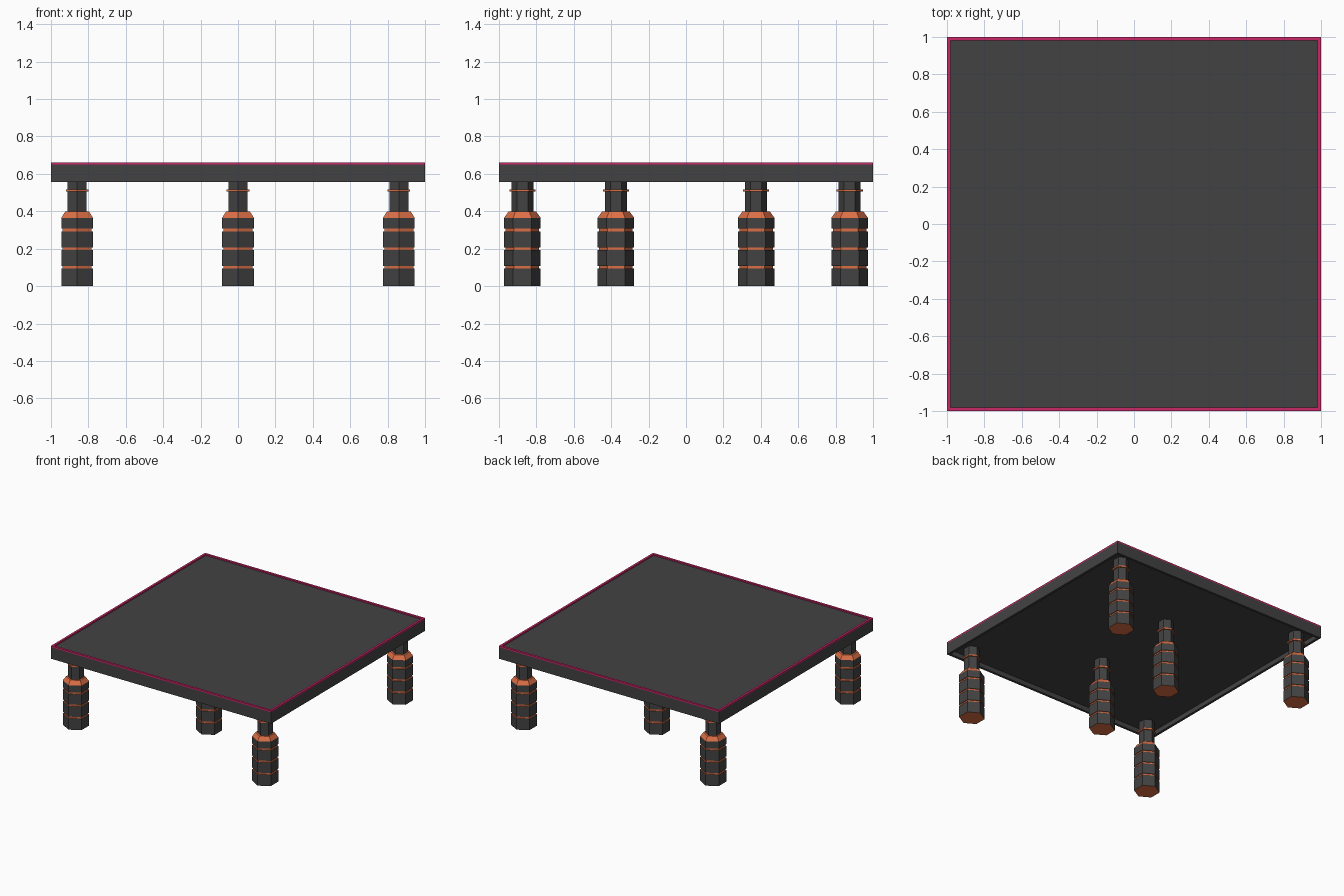
import bpy, bmesh
from math import pi, cos, sin, sqrt

if "Cube" in bpy.data.objects:
    bpy.data.objects.remove(bpy.data.objects["Cube"])


def material(name, rgb):
    m = bpy.data.materials.new(name)
    m.diffuse_color = (*rgb, 1)
    m.use_nodes = True
    m.node_tree.nodes["Principled BSDF"].inputs["Base Color"].default_value = m.diffuse_color
    return m


DARK = material("dark_grey", (0.055, 0.055, 0.055))
ORANGE = material("orange", (0.72, 0.16, 0.06))
PINK = material("pink", (0.60, 0.02, 0.14))


def loft(name, sides, turn, profile, mats, bands=None, caps=(0, 0)):
    """Flat-faced solid from (radius, z) rings; bands gives a material index per strip."""
    bm = bmesh.new()
    rings = [[bm.verts.new((r * cos(turn + 2 * pi * i / sides),
                            r * sin(turn + 2 * pi * i / sides), z))
              for i in range(sides)] for r, z in profile]
    for k, (a, b) in enumerate(zip(rings, rings[1:])):
        for i in range(sides):
            j = (i + 1) % sides
            f = bm.faces.new((a[i], a[j], b[j], b[i]))
            f.material_index = bands[k] if bands else 0
    if caps:
        bm.faces.new(rings[0][::-1]).material_index = caps[0]
        bm.faces.new(rings[-1]).material_index = caps[1]
    me = bpy.data.meshes.new(name)
    bm.to_mesh(me)
    bm.free()
    for m in mats:
        me.materials.append(m)
    ob = bpy.data.objects.new(name, me)
    bpy.context.collection.objects.link(ob)
    return ob


def square(pts):
    return [(w * sqrt(2), z) for w, z in pts]


# tabletop slab with a shallow recess underneath and a slightly sunken top
loft("tabletop", 4, pi / 4,
     square([(0.98, 0.595), (0.98, 0.556), (1, 0.556), (1, 0.65), (0.982, 0.652)]), [DARK])

# raised coloured edge around the top
loft("tabletop_trim", 4, pi / 4,
     square([(1, 0.65), (1, 0.662), (0.982, 0.662), (0.982, 0.65)]), [PINK], caps=None)

# hexagonal leg profile: stacked blocks with orange grooves
R, G = 0.098, 0.09
profile, bands = [(R, 0)], []
for z in (0.1, 0.2, 0.3):
    profile += [(R, z - 0.007), (G, z - 0.007), (G, z + 0.007), (R, z + 0.007)]
    bands += [0, 1, 1, 1]
# shoulder, then neck with a thin collar
profile += [(R, 0.365), (0.074, 0.398), (0.059, 0.398),
            (0.059, 0.506), (0.07, 0.506), (0.07, 0.517), (0.059, 0.517), (0.059, 0.596)]
bands += [0, 1, 1, 0, 1, 1, 1, 0]

leg = loft("leg", 6, pi / 2, profile, [DARK, ORANGE], bands, caps=(1, 0))

# four corner legs and two inner legs
spots = {"corner_leg_front_left": (-0.86, -0.875), "corner_leg_front_right": (0.86, -0.875),
         "corner_leg_back_left": (-0.86, 0.875), "corner_leg_back_right": (0.86, 0.875),
         "inner_leg_front": (0, -0.375), "inner_leg_back": (0, 0.375)}
for i, (name, (x, y)) in enumerate(spots.items()):
    ob = leg if i == 0 else leg.copy()
    if i:
        bpy.context.collection.objects.link(ob)
    ob.name = name
    ob.location = (x, y, 0)
